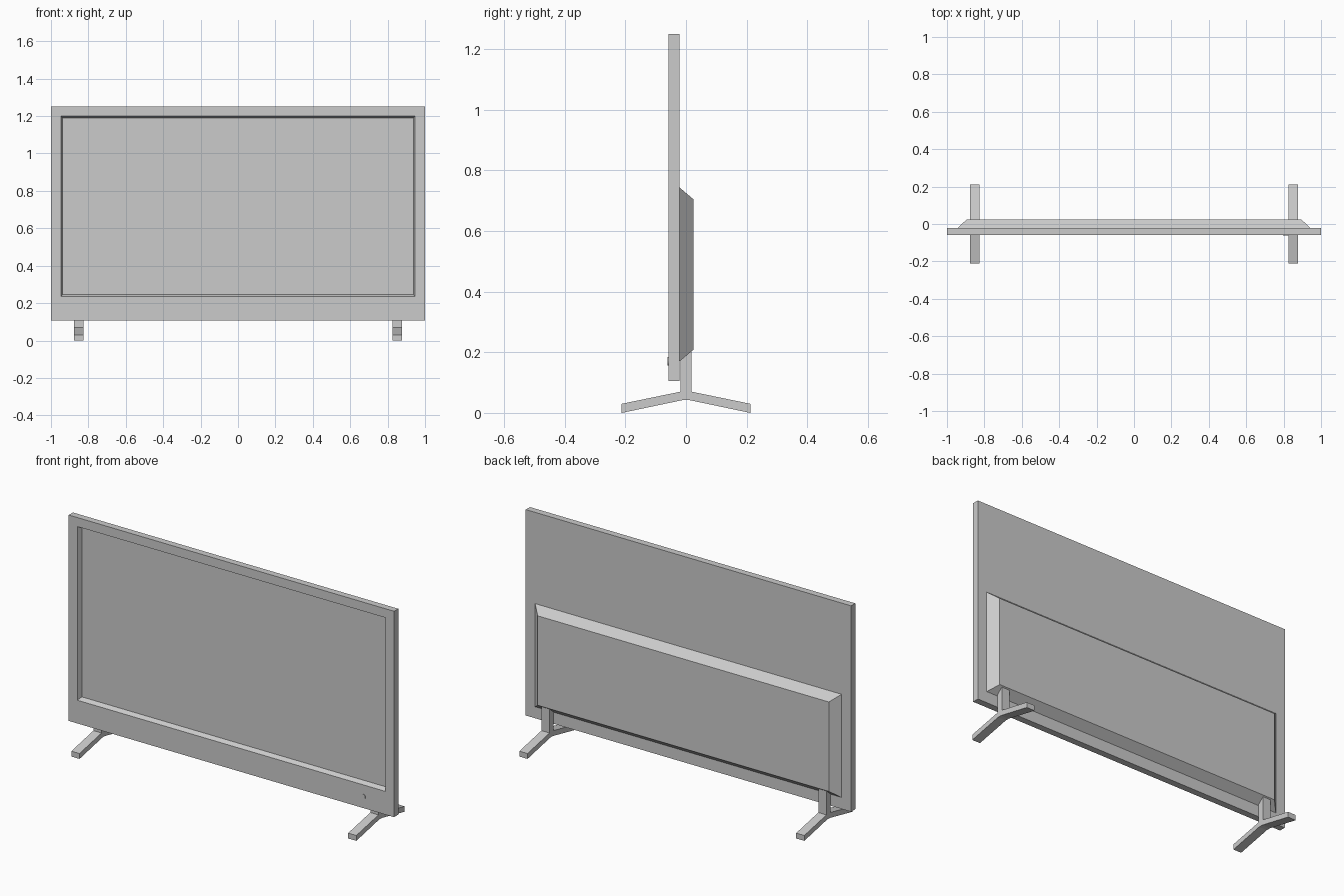
import bpy
import bmesh

if "Cube" in bpy.data.objects:
    bpy.data.objects.remove(bpy.data.objects["Cube"], do_unlink=True)

grey = bpy.data.materials.new("plain grey")
grey.use_nodes = True
COLOUR = (0.6, 0.6, 0.6, 1)
grey.diffuse_color = COLOUR
grey.node_tree.nodes["Principled BSDF"].inputs["Base Color"].default_value = COLOUR


def finish(bm, name):
    bmesh.ops.recalc_face_normals(bm, faces=bm.faces)
    mesh = bpy.data.meshes.new(name)
    bm.to_mesh(mesh)
    bm.free()
    mesh.materials.append(grey)
    obj = bpy.data.objects.new(name, mesh)
    bpy.context.collection.objects.link(obj)
    return obj


def loft(name, sections):
    """Join rectangles (half width, bottom, top, y) in order and cap both ends."""
    bm = bmesh.new()
    rings = []
    for w, low, high, y in sections:
        corners = ((-w, low), (w, low), (w, high), (-w, high))
        rings.append([bm.verts.new((x, y, z)) for x, z in corners])
    for a, b in zip(rings, rings[1:]):
        for i in range(4):
            j = (i + 1) % 4
            bm.faces.new((a[i], a[j], b[j], b[i]))
    bm.faces.new(rings[0])
    bm.faces.new(rings[-1])
    return finish(bm, name)


def extrude_profile(name, points, x0, x1):
    """Extrude a (y, z) outline along x."""
    bm = bmesh.new()
    face = bm.faces.new([bm.verts.new((x0, y, z)) for y, z in points])
    new = bmesh.ops.extrude_face_region(bm, geom=[face])["geom"]
    verts = [v for v in new if isinstance(v, bmesh.types.BMVert)]
    bmesh.ops.translate(bm, verts=verts, vec=(x1 - x0, 0, 0))
    return finish(bm, name)


# Panel: back, outer edge, front bezel, then the sloped recess down to the screen
FRONT, BACK = -0.058, -0.021
loft("screen_panel", [
    (1.0, 0.106, 1.25, BACK),
    (1.0, 0.106, 1.25, FRONT),
    (0.947, 0.235, 1.2, FRONT),
    (0.937, 0.247, 1.19, FRONT + 0.025),
])

# Tapered housing on the back
loft("rear_housing", [
    (0.942, 0.17, 0.743, BACK),
    (0.895, 0.208, 0.705, 0.024),
])

# Stands: a post with two splayed feet
half = [(0.018, 0.205), (0.018, 0.07), (0.212, 0.03), (0.212, 0.0), (0.012, 0.042)]
outline = half + [(-y, z) for y, z in reversed(half)]
for side, sign in (("left", 1), ("right", -1)):
    extrude_profile(side + "_stand", outline, sign * 0.826, sign * 0.876)

# Power button on the bezel
bpy.ops.mesh.primitive_cylinder_add(vertices=12, radius=0.014, depth=0.006,
                                    location=(0.811, FRONT, 0.17),
                                    rotation=(1.5708, 0, 0))
button = bpy.context.object
button.name = "power_button"
button.data.materials.append(grey)
